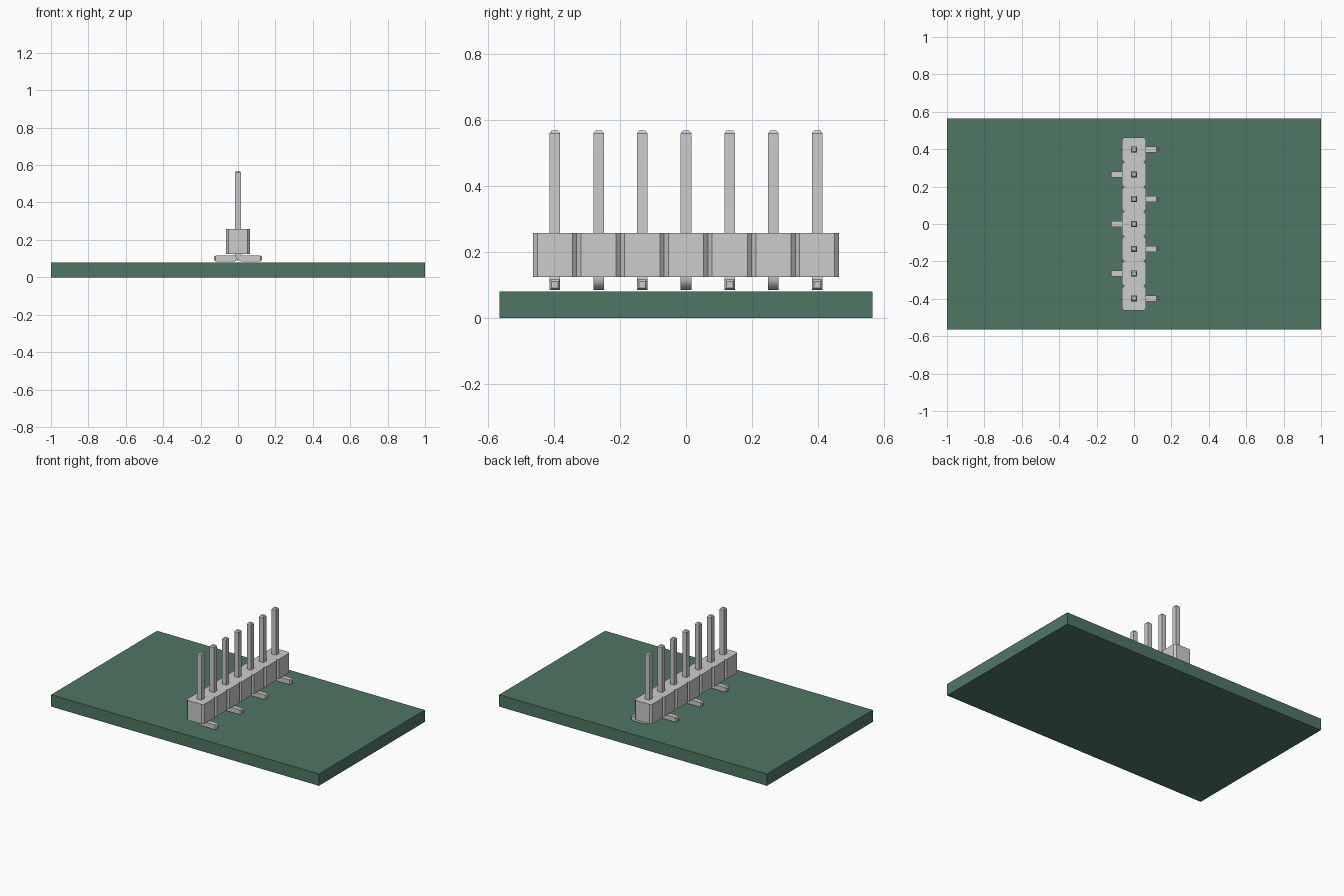
import bpy, bmesh, math
from mathutils import Vector

PITCH, HALF, CHAMFER = 0.1325, 0.065, 0.013
PIN = 0.016        # half thickness of a pin
FOOT_Z = 0.101     # centre height of the feet
BEND = 0.024       # centreline radius of the bend

default = bpy.data.objects.get("Cube")
if default:
    bpy.data.objects.remove(default, do_unlink=True)


def material(name, rgb):
    m = bpy.data.materials.new(name)
    m.use_nodes = True
    m.diffuse_color = (*rgb, 1)
    m.node_tree.nodes["Principled BSDF"].inputs["Base Color"].default_value = (*rgb, 1)
    return m


def make_object(name, bm, mat):
    bmesh.ops.recalc_face_normals(bm, faces=bm.faces)
    mesh = bpy.data.meshes.new(name)
    bm.to_mesh(mesh)
    bm.free()
    mesh.materials.append(mat)
    obj = bpy.data.objects.new(name, mesh)
    bpy.context.collection.objects.link(obj)
    return obj


def prism(name, outline, z0, z1, mat):
    """Flat outline extruded upwards."""
    bm = bmesh.new()
    face = bm.faces.new([bm.verts.new((x, y, z0)) for x, y in outline])
    ext = bmesh.ops.extrude_face_region(bm, geom=[face])
    top = [v for v in ext["geom"] if isinstance(v, bmesh.types.BMVert)]
    bmesh.ops.translate(bm, verts=top, vec=(0, 0, z1 - z0))
    return make_object(name, bm, mat)


def bent_pin(name, y, side, mat):
    """Square section swept down the post, round the bend and out to the foot."""
    path = [(0, 0.568, 0, 0.6), (0, 0.56, 0, 1)]   # x, z, turn angle, scale
    for k in range(9):
        a = math.pi / 2 * k / 8
        path.append((BEND * (1 - math.cos(a)), FOOT_Z + BEND * (1 - math.sin(a)), a, 1))
    path += [(0.119, FOOT_Z, math.pi / 2, 1), (0.127, FOOT_Z, math.pi / 2, 0.6)]
    bm = bmesh.new()
    rings = []
    for x, z, a, s in path:
        across = Vector((math.cos(a), 0, math.sin(a))) * PIN * s
        depth = Vector((0, PIN * s, 0))
        ring = []
        for u, v in ((-1, -1), (1, -1), (1, 1), (-1, 1)):
            p = Vector((x, y, z)) + across * u + depth * v
            ring.append(bm.verts.new((p.x * side, p.y, p.z)))
        rings.append(ring)
    for r0, r1 in zip(rings, rings[1:]):
        for k in range(4):
            n = (k + 1) % 4
            bm.faces.new((r0[k], r0[n], r1[n], r1[k]))
    bm.faces.new(rings[0])
    bm.faces.new(rings[-1])
    obj = make_object(name, bm, mat)
    bpy.ops.object.select_all(action="DESELECT")
    obj.select_set(True)
    bpy.context.view_layer.objects.active = obj
    bpy.ops.object.shade_smooth_by_angle(angle=math.radians(25))


green = material("board green", (0.078, 0.184, 0.127))
grey = material("light grey", (0.604, 0.604, 0.604))

# Circuit board
prism("circuit_board", [(-1, -0.565), (1, -0.565), (1, 0.565), (-1, 0.565)], 0, 0.08, green)

# Header housing: a row of chamfered blocks sharing one outline
right = []
for i in range(-3, 4):
    lo, hi = (i - 0.5) * PITCH, (i + 0.5) * PITCH
    right += [(HALF - CHAMFER, lo), (HALF, lo + CHAMFER), (HALF, hi - CHAMFER)]
right.append((HALF - CHAMFER, 3.5 * PITCH))
prism("header_housing", right + [(-x, y) for x, y in reversed(right)], 0.125, 0.257, grey)

# Pins with feet turned out to alternating sides
for i in range(-3, 4):
    bent_pin(f"pin_{i + 4}", i * PITCH, 1 if i % 2 else -1, grey)
